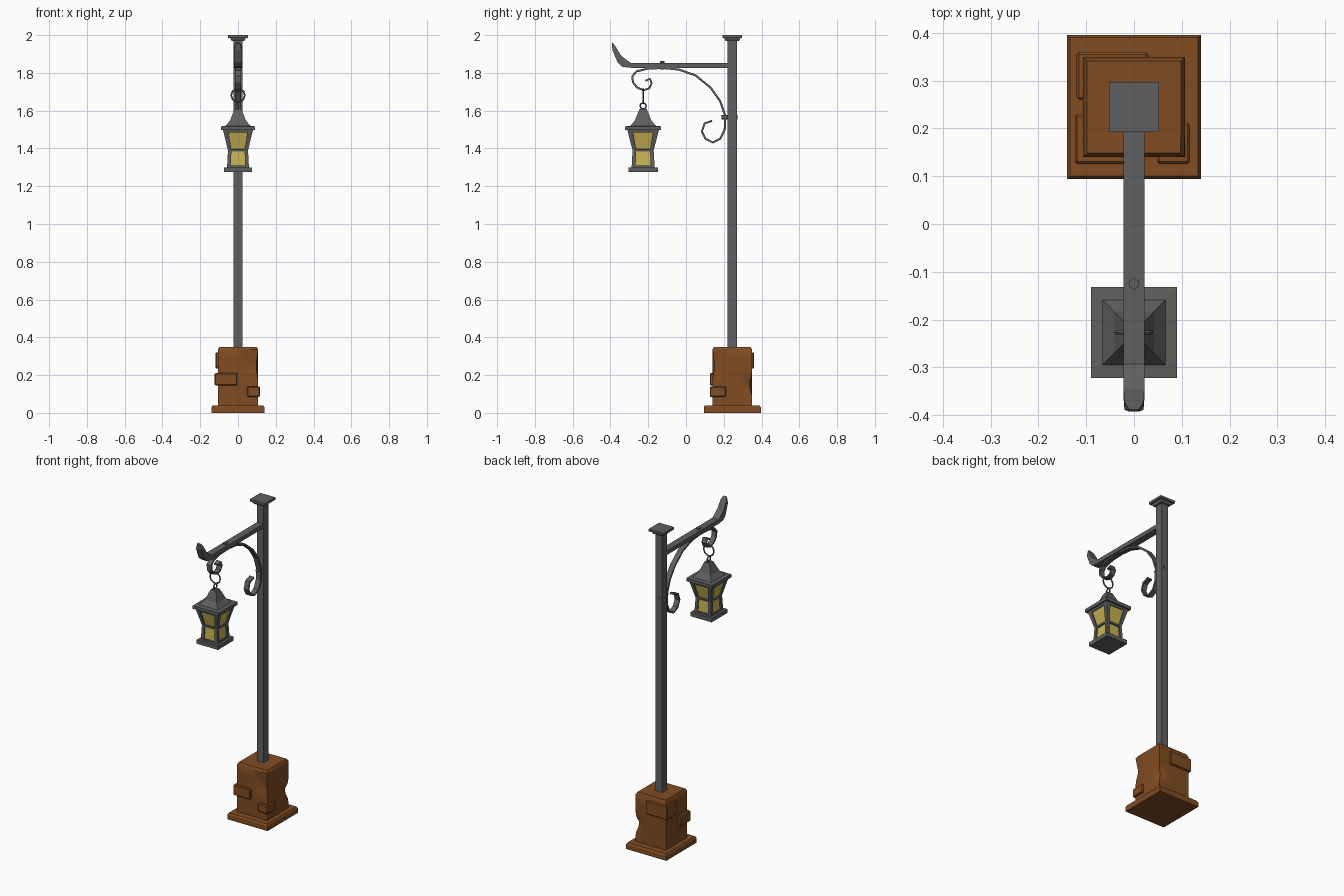
import bpy, bmesh, math
from mathutils import Vector

if "Cube" in bpy.data.objects:
    bpy.data.objects.remove(bpy.data.objects["Cube"])


def material(name, rgb):
    m = bpy.data.materials.new(name)
    m.diffuse_color = (*rgb, 1)
    m.use_nodes = True
    m.node_tree.nodes["Principled BSDF"].inputs["Base Color"].default_value = m.diffuse_color
    return m


IRON = material("dark iron", (0.115, 0.115, 0.118))
BRICK = material("brown stone", (0.22, 0.072, 0.016))
GLASS = material("yellow glass", (0.58, 0.46, 0.085))
PY, LY = 0.245, -0.227      # y of the post and of the lantern


def finish(name, bm, *mats):
    bmesh.ops.recalc_face_normals(bm, faces=bm.faces[:])
    me = bpy.data.meshes.new(name)
    bm.to_mesh(me)
    bm.free()
    ob = bpy.data.objects.new(name, me)
    bpy.context.collection.objects.link(ob)
    for m in mats:
        me.materials.append(m)
    return ob


def skin(bm, rings):
    """Join rings of points into a closed tube."""
    rows = [[bm.verts.new(p) for p in r] for r in rings]
    n = len(rows[0])
    for a, b in zip(rows, rows[1:]):
        for i in range(n):
            j = (i + 1) % n
            bm.faces.new((a[i], a[j], b[j], b[i]))
    bm.faces.new(rows[0])
    bm.faces.new(rows[-1])


def square(cy, z, hx, hy):
    return [(sx * hx, cy + sy * hy, z) for sx, sy in ((-1, -1), (1, -1), (1, 1), (-1, 1))]


def loft(name, cy, levels, mat):
    bm = bmesh.new()
    skin(bm, [square(cy, *l) for l in levels])
    return finish(name, bm, mat)


def block(name, lo, hi, mat, bevel):
    bm = bmesh.new()
    bmesh.ops.create_cube(bm, size=1)
    lo, hi = Vector(lo), Vector(hi)
    for v in bm.verts:
        v.co = (lo + hi) / 2 + v.co * (hi - lo)
    bmesh.ops.bevel(bm, geom=bm.edges[:], offset=bevel, segments=1, affect='EDGES')
    return finish(name, bm, mat)


def ribbon(name, pts, hw, thick):
    """Flat bar following a path in the y-z plane."""
    rings = []
    pts = [Vector((0, *p)) for p in pts]
    for i, p in enumerate(pts):
        t = (pts[min(i + 1, len(pts) - 1)] - pts[max(i - 1, 0)]).normalized()
        n = Vector((0, -t.z, t.y)) * thick / 2
        w = Vector((hw, 0, 0))
        rings.append([p - w - n, p + w - n, p + w + n, p - w + n])
    bm = bmesh.new()
    skin(bm, rings)
    return finish(name, bm, IRON)


def ring(name, centre, r, wire, rot_z, n):
    bpy.ops.mesh.primitive_torus_add(location=centre, rotation=(math.pi / 2, 0, rot_z),
                                     major_radius=r, minor_radius=wire,
                                     major_segments=n, minor_segments=6)
    bpy.context.object.name = name
    bpy.context.object.data.materials.append(IRON)


def bolt(name, centre, r, depth, rot):
    bpy.ops.mesh.primitive_cylinder_add(vertices=6, radius=r, depth=depth,
                                        location=centre, rotation=rot)
    bpy.context.object.name = name
    bpy.context.object.data.materials.append(IRON)


# Stone plinth
loft("plinth", PY, [(0, .14, .151), (.03, .14, .151), (.04, .134, .145)], BRICK)

# Worn stone block with a chamfered top and chipped edges
bm = bmesh.new()
bmesh.ops.create_cube(bm, size=1)
bmesh.ops.subdivide_edges(bm, edges=bm.edges[:], cuts=9, use_grid_fill=True)
dents = [((.107, .35, .15), .035, .024), ((.107, .14, .25), .05, .014),
         ((.05, .14, .26), .04, .006), ((-.107, .25, .22), .025, .006)]
for v in bm.verts:
    layer = round((v.co.z + .5) * 10)
    shrink = .92 if layer == 10 else 1
    z = .335 if layer == 9 else .035 + .315 * layer / 10
    v.co = Vector((v.co.x * .213 * shrink, PY + v.co.y * .21 * shrink, z))
    for c, rad, depth in dents:
        f = depth * math.exp(-((v.co - Vector(c)).length / rad) ** 2)
        axis = Vector((0, PY, v.co.z)) - Vector((c[0], c[1], v.co.z))
        v.co += axis.normalized() * f
body = finish("stone_block", bm, BRICK)
bpy.context.view_layer.objects.active = body
body.select_set(True)
bpy.ops.object.shade_smooth_by_angle(angle=math.radians(30))
body.select_set(False)

# Protruding bricks
block("front_left_brick", (-.124, .126, .145), (-.004, .23, .21), BRICK, .005)
block("front_right_brick", (.048, .126, .085), (.117, .212, .14), BRICK, .005)
block("back_brick", (-.12, .26, .235), (.03, .36, .32), BRICK, .005)

# Post and cap
loft("post", PY, [(.34, .023, .025), (1.98, .023, .025)], IRON)
loft("post_cap", PY, [(1.97, .034, .036), (1.985, .042, .043), (1.985, .052, .052),
                      (2.0, .052, .052)], IRON)

# Arm with upturned tip: (y top, z top, y bottom, z bottom, half width)
arm = [(.235, 1.853, .235, 1.827, .022), (-.293, 1.853, -.293, 1.827, .022),
       (-.318, 1.871, -.337, 1.832, .022), (-.345, 1.893, -.362, 1.855, .022),
       (-.373, 1.94, -.389, 1.92, .02), (-.388, 1.96, -.393, 1.955, .01)]
bm = bmesh.new()
skin(bm, [[(-w, b, bz), (w, b, bz), (w, t, tz), (-w, t, tz)] for t, tz, b, bz, w in arm])
finish("arm", bm, IRON)

# Scroll bracket: lantern hook, brace and lower curl
scroll = [(-.215, 1.758), (-.19, 1.768), (-.182, 1.745), (-.195, 1.718), (-.225, 1.708),
          (-.258, 1.722), (-.281, 1.75), (-.284, 1.782), (-.262, 1.808), (-.2, 1.823),
          (-.12, 1.826), (-.04, 1.818), (.05, 1.787), (.13, 1.722), (.18, 1.652),
          (.207, 1.575), (.205, 1.5), (.182, 1.452), (.143, 1.432), (.104, 1.45),
          (.084, 1.49), (.098, 1.532), (.138, 1.546)]
ribbon("scroll_bracket", scroll, .016, .011)
bolt("arm_bolt", (0, -.125, 1.84), .012, .046, (0, 0, 0))
bolt("post_bolt", (0, .231, 1.565), .011, .085, (math.pi / 2, 0, 0))

# Hanging rings
ring("large_ring", (0, LY, 1.681), .036, .0045, 0, 10)
ring("small_ring", (0, LY, 1.625), .016, .004, math.pi / 2, 10)

# Lantern roof and floor
loft("lantern_roof", LY, [(1.497, .09, .095), (1.517, .09, .095), (1.519, .066, .068),
                          (1.548, .042, .044), (1.609, .018, .019)], IRON)
loft("lantern_floor", LY, [(1.275, .074, .078), (1.3, .074, .078)], IRON)

# Lantern walls: each side panel has a frame around a recessed pane
bm = bmesh.new()
levels = [(1.298, .058, .061), (1.39, .053, .056), (1.5, .08, .084)]
spans = [(.12, .94), (.05, .86)]
for k in range(2):
    a, b = square(LY, *levels[k]), square(LY, *levels[k + 1])
    v0, v1 = spans[k]
    for i in range(4):
        j = (i + 1) % 4
        quad = [Vector(p) for p in (a[i], a[j], b[j], b[i])]
        n = (quad[1] - quad[0]).cross(quad[3] - quad[0]).normalized()

        def at(u, v):
            return quad[0].lerp(quad[1], u).lerp(quad[3].lerp(quad[2], u), v)
        inner = [at(.17, v0), at(.83, v0), at(.83, v1), at(.17, v1)]
        loops = [[bm.verts.new(p) for p in r]
                 for r in (quad, inner, [p - n * .008 for p in inner])]
        for r, s in zip(loops, loops[1:]):
            for e in range(4):
                f = (e + 1) % 4
                bm.faces.new((r[e], r[f], s[f], s[e]))
        bm.faces.new(loops[2]).material_index = 1
bmesh.ops.remove_doubles(bm, verts=bm.verts[:], dist=1e-5)
finish("lantern_walls", bm, IRON, GLASS)
